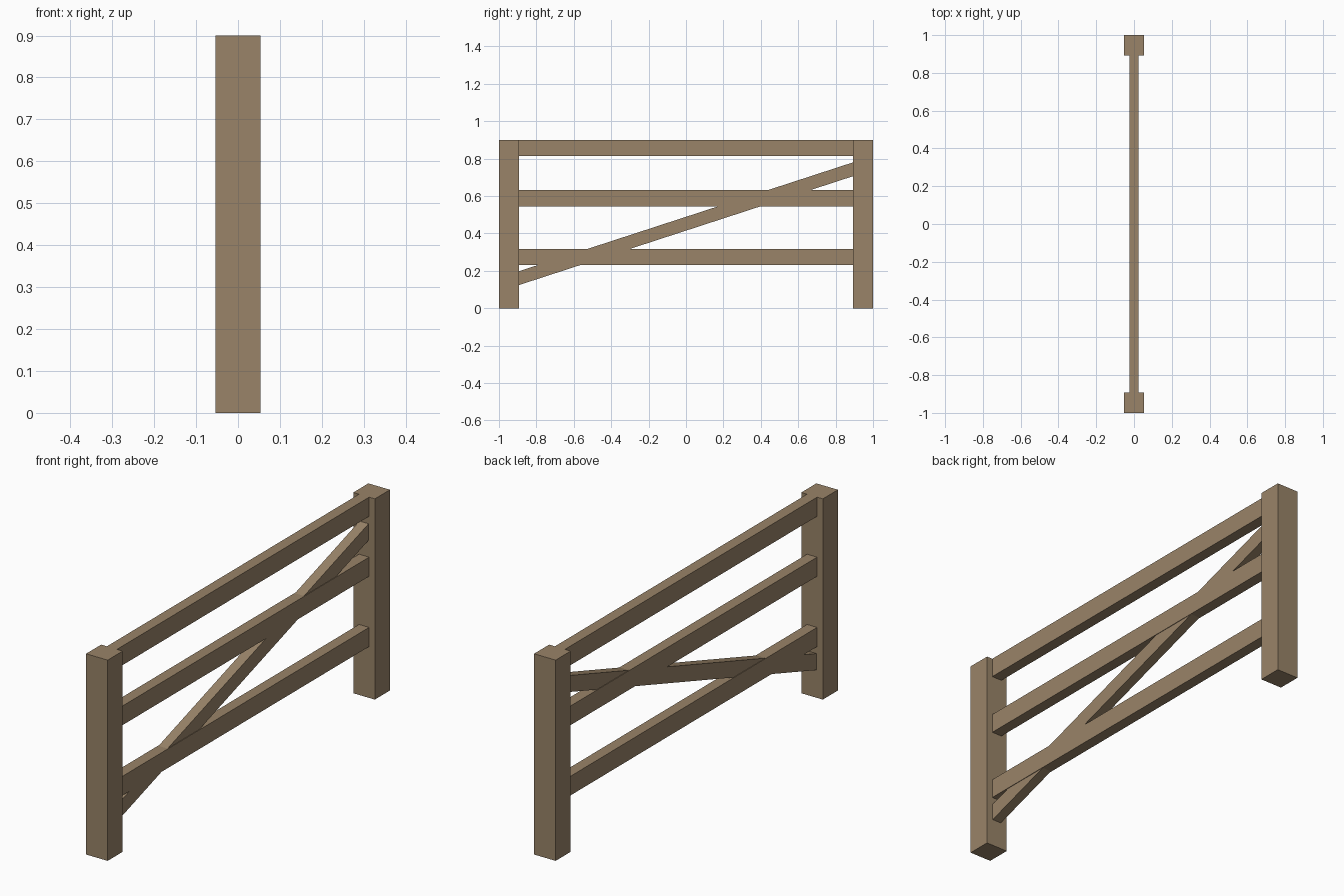
import bpy

if "Cube" in bpy.data.objects:
    bpy.data.objects.remove(bpy.data.objects["Cube"])

wood = bpy.data.materials.new("wood")
wood.diffuse_color = (0.32, 0.23, 0.14, 1)
wood.use_nodes = True
wood.node_tree.nodes["Principled BSDF"].inputs["Base Color"].default_value = wood.diffuse_color

POST = 0.107            # square post width
INNER = 1 - POST        # y of the posts' inner faces


def beam(name, half_x, y0, y1, start, end):
    """Beam along y; start and end give (bottom, top) heights at each end."""
    verts = [(x, y, z)
             for y, span in ((y0, start), (y1, end))
             for x, z in ((-half_x, span[0]), (half_x, span[0]),
                          (half_x, span[1]), (-half_x, span[1]))]
    faces = [(0, 1, 2, 3), (7, 6, 5, 4)]
    faces += [(i, i + 4, (i + 1) % 4 + 4, (i + 1) % 4) for i in range(4)]
    mesh = bpy.data.meshes.new(name)
    mesh.from_pydata(verts, [], faces)
    mesh.materials.append(wood)
    obj = bpy.data.objects.new(name, mesh)
    bpy.context.collection.objects.link(obj)
    return obj


# Square end posts
beam("front_post", POST / 2, -1, -INNER, (0, 0.9), (0, 0.9))
beam("back_post", POST / 2, INNER, 1, (0, 0.9), (0, 0.9))

# Three horizontal rails
for name, top in (("top_rail", 0.9), ("middle_rail", 0.631), ("bottom_rail", 0.316)):
    span = (top - 0.086, top)
    beam(name, 0.025, -INNER, INNER, span, span)

# Diagonal brace, cut flush against the posts
beam("diagonal_brace", 0.0225, -INNER, INNER, (0.124, 0.198), (0.706, 0.78))
